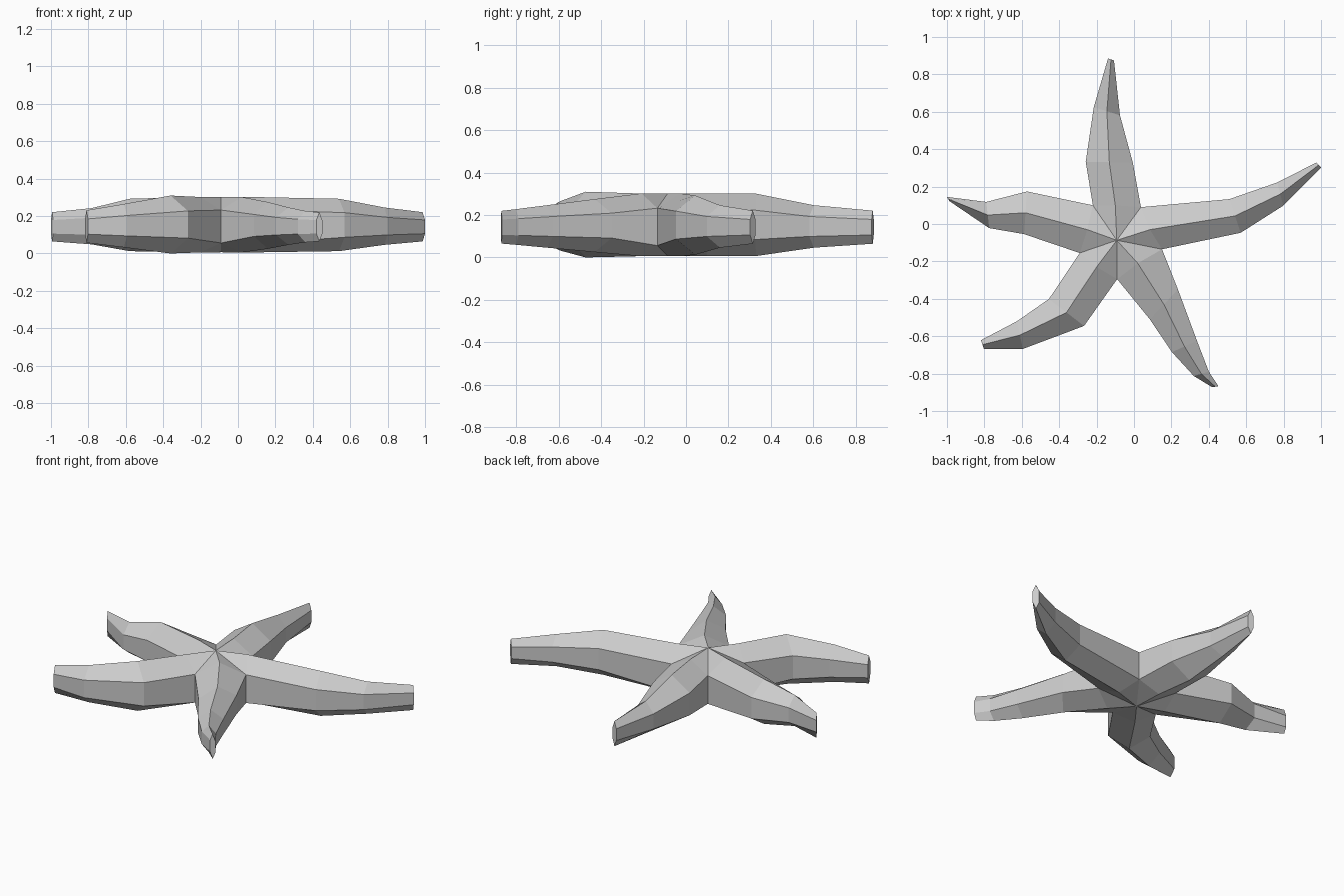
import bpy
import bmesh

cube = bpy.data.objects.get("Cube")
if cube:
    bpy.data.objects.remove(cube, do_unlink=True)

# Single plain grey material
grey = bpy.data.materials.new("plain grey")
grey.use_nodes = True
colour = (0.6, 0.6, 0.6, 1)
grey.diffuse_color = colour
grey.node_tree.nodes["Principled BSDF"].inputs["Base Color"].default_value = colour

# Notches between neighbouring arms, counter-clockwise
notches = [(.15, -.135), (.037, .09), (-.22, .1), (-.29, -.155), (-.09, -.295)]

# Where each arm's ridge leaves the body
ridge_starts = [(.085, -.03), (-.1, .1), (-.25, -.03), (-.2, -.23), (.02, -.21)]

# Arm sections: ridge x, y, offset to the counter-clockwise edge, half height
arms = [
    # right arm
    [(.54, .043, -.03, .09, .14), (.782, .16, -.016, .062, .1), (.987, .315, -.013, .013, .078)],
    # back arm
    [(-.132, .33, -.126, .003, .147), (-.145, .603, -.07, .022, .1), (-.123, .88, -.016, .005, .078)],
    # left arm
    [(-.58, .06, -.008, -.114, .14), (-.782, .048, .008, -.07, .097), (-.994, .134, .006, -.011, .078)],
    # front left arm
    [(-.361, -.473, .094, -.072, .1548), (-.61, -.594, .016, -.074, .116), (-.81, -.645, .008, -.024, .087)],
    # front right arm
    [(.16, -.43, .075, .08, .125), (.27, -.655, .067, .03, .1),
     (.36, -.801, .04, .012, .084), (.435, -.87, .016, .003, .077)],
]

bm = bmesh.new()


def pair(x, y, half, spread=None):
    """Top and bottom vertices; the middle plane rises a little with thickness."""
    middle = .13 + .16 * half
    h = half if spread is None else spread
    return [bm.verts.new((x, y, middle + s * h)) for s in (1, -1)]


def ring(ridge, left, right):
    """Six-sided section with a ridge above and below and upright sides."""
    return [ridge[0], left[0], left[1], ridge[1], right[1], right[0]]


centre = pair(-.092, -.087, .147)
notch_pairs = [pair(x, y, .088) for x, y in notches]

for i, sections in enumerate(arms):
    # Body wedge that carries the arm
    right, left = notch_pairs[i], notch_pairs[(i + 1) % len(arms)]
    ridge = pair(*ridge_starts[i], .148)
    for c, r, a, b in zip(centre, ridge, right, left):
        bm.faces.new((c, a, r))
        bm.faces.new((c, r, b))

    # Tapering arm
    previous = ring(ridge, left, right)
    for x, y, dx, dy, half in sections:
        side = half * .47
        current = ring(pair(x, y, half),
                       pair(x + dx, y + dy, half, side),
                       pair(x - dx, y - dy, half, side))
        for k in range(len(current)):
            n = (k + 1) % len(current)
            bm.faces.new((previous[k], previous[n], current[n], current[k]))
        previous = current
    bm.faces.new(previous)

bmesh.ops.recalc_face_normals(bm, faces=bm.faces)
mesh = bpy.data.meshes.new("starfish_body")
bm.to_mesh(mesh)
bm.free()
mesh.materials.append(grey)
starfish = bpy.data.objects.new("starfish_body", mesh)
bpy.context.collection.objects.link(starfish)
